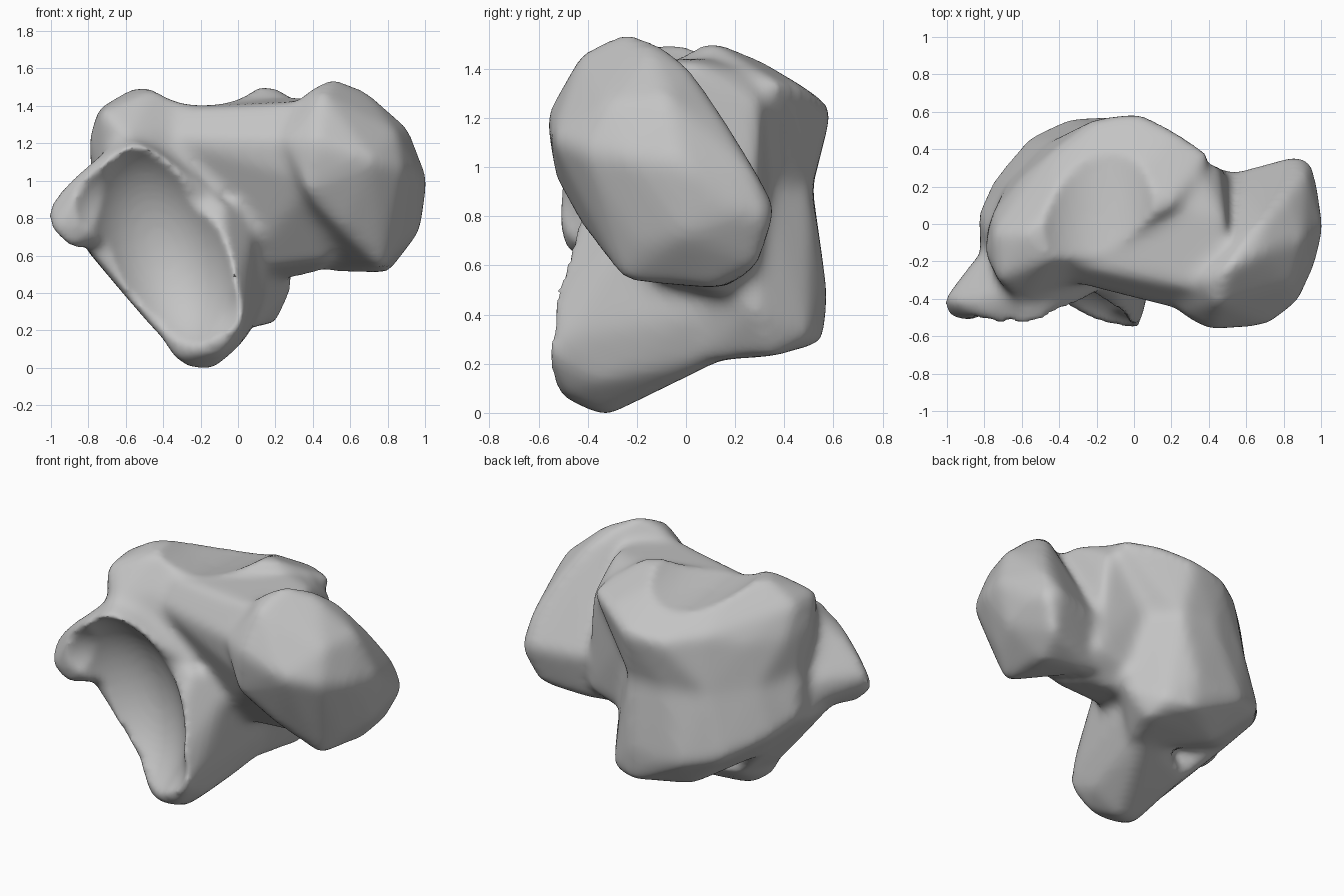
import bpy, bmesh, math
from mathutils import Matrix

cube = bpy.data.objects.get("Cube")
if cube:
    bpy.data.objects.remove(cube, do_unlink=True)

mat = bpy.data.materials.new("bone_grey")
mat.use_nodes = True
GREY = (0.55, 0.55, 0.55, 1)
mat.diffuse_color = GREY
mat.node_tree.nodes["Principled BSDF"].inputs["Base Color"].default_value = GREY

# Waist of the body, shared by its upper and lower halves
WAIST = [(0.05, 0.51, 0.9), (-0.2, 0.515, 0.9), (-0.46, 0.44, 0.9), (-0.68, 0.22, 0.92),
         (-0.79, -0.05, 0.95), (-0.72, -0.3, 0.95), (-0.1, -0.26, 0.9),
         (0.1, -0.2, 0.9), (0.2, 0.1, 0.9), (0.2, 0.32, 0.92)]

HEAD = [(0.5, -0.24, 1.545), (0.35, -0.3, 1.46), (0.68, -0.15, 1.47), (0.45, -0.43, 1.455),
        (0.42, -0.57, 1.2), (0.24, -0.48, 1.2), (0.72, -0.545, 1.1), (0.36, -0.53, 0.93),
        (0.55, -0.42, 0.73), (0.77, -0.26, 0.52), (0.8, 0.12, 0.49), (0.86, 0.3, 0.58),
        (0.95, 0.34, 0.78), (0.86, 0.37, 0.82), (0.92, 0.28, 0.97), (0.82, 0.16, 1.18),
        (0.7, 0.03, 1.38), (0.6, -0.07, 1.47), (0.91, -0.08, 1.27), (1.015, -0.02, 1.0),
        (0.98, 0.2, 0.8), (0.97, 0, 0.71), (0.88, -0.42, 1.05), (0.97, -0.22, 1.02),
        (0.85, -0.32, 1.25), (0.87, -0.2, 0.66), (0.5, 0.27, 0.8), (0.45, 0.18, 0.5)]

NECK = [(0.5, 0.28, 0.62), (0.5, 0.28, 0.9), (0.46, 0.31, 1.24), (0.5, 0, 1.42),
        (0.38, 0.24, 1.37), (0.3, 0.1, 1.43), (0.45, -0.37, 1.41), (0.33, -0.48, 1.2),
        (0.4, -0.47, 0.98), (0.5, -0.15, 0.56), (0.42, 0.1, 0.49), (0.28, 0.15, 0.46),
        (0, 0.3, 0.5), (0, 0.4, 1.3), (0.07, -0.35, 1.24), (0.1, -0.28, 1.02),
        (-0.15, -0.29, 1.23), (-0.4, -0.3, 1.22), (-0.4, -0.2, 1.37), (0, -0.2, 1.38),
        (0.15, -0.24, 0.92), (0, -0.1, 0.5)]

UPPER_BODY = WAIST + [
    (-0.8, -0.15, 1.2), (-0.73, -0.3, 1.36), (-0.6, -0.44, 1.2), (-0.75, -0.05, 1.37),
    (-0.57, -0.05, 1.48), (-0.48, -0.2, 1.47), (-0.4, 0.12, 1.46), (-0.42, 0.4, 1.25),
    (0.22, 0.1, 1.495), (0, 0.25, 1.45), (0.42, 0.37, 1.33), (0.22, 0.5, 1.3),
    (0.03, 0.6, 1.23), (-0.2, 0.57, 1.21), (-0.6, 0.25, 1.19), (-0.76, 0.05, 1.19)]

LOWER_BODY = WAIST + [
    (0.17, 0.5, 0.29), (0, 0.56, 0.27), (0, 0.575, 0.48), (-0.35, 0.565, 0.45),
    (-0.57, 0.46, 0.5), (-0.76, 0.23, 0.61), (-0.84, 0.05, 0.7), (-0.82, -0.15, 0.64),
    (-0.6, 0.1, 0.41), (0.2, 0.35, 0.21), (0.3, 0.28, 0.42), (0.08, 0.05, 0.19),
    (-0.3, 0.35, 0.24)]

LOWER_TIP = [(-0.25, -0.34, -0.03), (-0.14, -0.32, -0.03), (-0.34, -0.42, 0.03),
             (-0.22, -0.51, 0.05), (-0.08, -0.51, 0.06), (0.02, -0.58, 0.22),
             (-0.02, -0.59, 0.38), (-0.1, -0.53, 0.55), (0.05, -0.49, 0.3), (0.02, -0.35, 0.11),
             (-0.42, -0.4, 0.16), (-0.15, -0.18, 0.04), (0.08, 0.05, 0.19), (0.16, 0.1, 0.4),
             (-0.4, 0, 0.2), (0.1, -0.2, 0.8), (0.08, 0.2, 0.22), (-0.08, -0.44, 0.76),
             (-0.08, -0.36, 0.9), (-0.45, -0.35, 0.8)]

# Left flank joining the lower tip to the side process
FLANK = [(-0.43, -0.37, 0.16), (-0.63, -0.33, 0.4), (-0.8, -0.37, 0.61), (-0.84, -0.12, 0.65),
         (-0.6, 0.1, 0.41), (-0.4, 0, 0.2), (-0.25, -0.1, 0.1), (-0.75, -0.3, 0.95),
         (-0.4, 0.1, 0.9), (-0.1, -0.2, 0.85), (-0.2, -0.36, 0.5), (-0.35, -0.36, 1.0)]

SIDE_PROCESS = [(-1.03, -0.41, 0.84), (-1.02, -0.44, 0.76), (-1.0, -0.5, 0.71),
                (-0.91, -0.49, 0.62), (-0.97, -0.42, 0.92), (-0.82, -0.49, 1.04),
                (-0.68, -0.54, 1.11), (-0.55, -0.57, 1.17), (-0.48, -0.52, 1.16),
                (-0.8, -0.37, 0.62), (-0.36, -0.4, 1.1), (-0.1, -0.32, 0.9),
                (-0.84, -0.18, 0.85), (-0.78, -0.1, 0.7), (-0.6, -0.35, 1.25),
                (-0.4, -0.2, 1.2), (-0.2, -0.2, 0.9)]


def add_hull(target, points):
    """Append the closed convex lump around the points to the target bmesh."""
    bm = bmesh.new()
    for p in points:
        bm.verts.new(p)
    res = bmesh.ops.convex_hull(bm, input=bm.verts[:])
    loose = {g for k in ("geom_interior", "geom_unused") for g in res[k]
             if isinstance(g, bmesh.types.BMVert)}
    bmesh.ops.delete(bm, geom=list(loose), context='VERTS')
    bmesh.ops.recalc_face_normals(bm, faces=bm.faces[:])
    me = bpy.data.meshes.new("lump")
    bm.to_mesh(me)
    bm.free()
    target.from_mesh(me)
    bpy.data.meshes.remove(me)


def apply_modifier(obj, kind, **settings):
    mod = obj.modifiers.new(kind.lower(), kind)
    for key, value in settings.items():
        setattr(mod, key, value)
    bpy.ops.object.modifier_apply(modifier=mod.name)


def carve(obj, center, radii, axis='Y', angle=0):
    """Hollow out an ellipsoid turned about one axis by an angle in degrees."""
    bm = bmesh.new()
    m = (Matrix.Translation(center) @ Matrix.Rotation(math.radians(angle), 4, axis)
         @ Matrix.Diagonal((*radii, 1)))
    bmesh.ops.create_icosphere(bm, subdivisions=4, radius=1, matrix=m)
    me = bpy.data.meshes.new("cutter")
    bm.to_mesh(me)
    bm.free()
    cutter = bpy.data.objects.new("cutter", me)
    cutter.hide_render = True
    bpy.context.collection.objects.link(cutter)
    apply_modifier(obj, 'BOOLEAN', operation='DIFFERENCE', solver='EXACT', object=cutter)
    bpy.data.objects.remove(cutter, do_unlink=True)


# Join the lumps into one solid and blend them
bm = bmesh.new()
for part in (HEAD, NECK, UPPER_BODY, LOWER_BODY, LOWER_TIP, FLANK, SIDE_PROCESS):
    add_hull(bm, part)
mesh = bpy.data.meshes.new("ankle_bone")
bm.to_mesh(mesh)
bm.free()
bone = bpy.data.objects.new("ankle_bone", mesh)
bpy.context.collection.objects.link(bone)
bpy.ops.object.select_all(action='DESELECT')
bpy.context.view_layer.objects.active = bone
bone.select_set(True)
apply_modifier(bone, 'REMESH', mode='VOXEL', voxel_size=0.025)
apply_modifier(bone, 'SMOOTH', factor=0.5, iterations=12)

# Concave joint face on the front, widened at its foot and toward the side process
carve(bone, (-0.41, -0.74, 0.62), (0.4, 0.5, 0.62), 'Y', -20)
carve(bone, (-0.2, -0.68, 0.33), (0.25, 0.25, 0.25))
carve(bone, (-0.68, -0.72, 0.85), (0.27, 0.3, 0.27))
# Groove over the top
carve(bone, (-0.2, 0.1, 1.79), (0.44, 1.8, 0.43), 'X', -6)

# Soften the carved edges
apply_modifier(bone, 'REMESH', mode='VOXEL', voxel_size=0.021)
apply_modifier(bone, 'SMOOTH', factor=0.5, iterations=9)

# Stand it on the ground
base = min(v.co.z for v in bone.data.vertices)
bone.data.transform(Matrix.Translation((0, 0, -base)))

bone.data.materials.clear()
bone.data.materials.append(mat)
bpy.ops.object.shade_smooth_by_angle(angle=math.radians(50))
